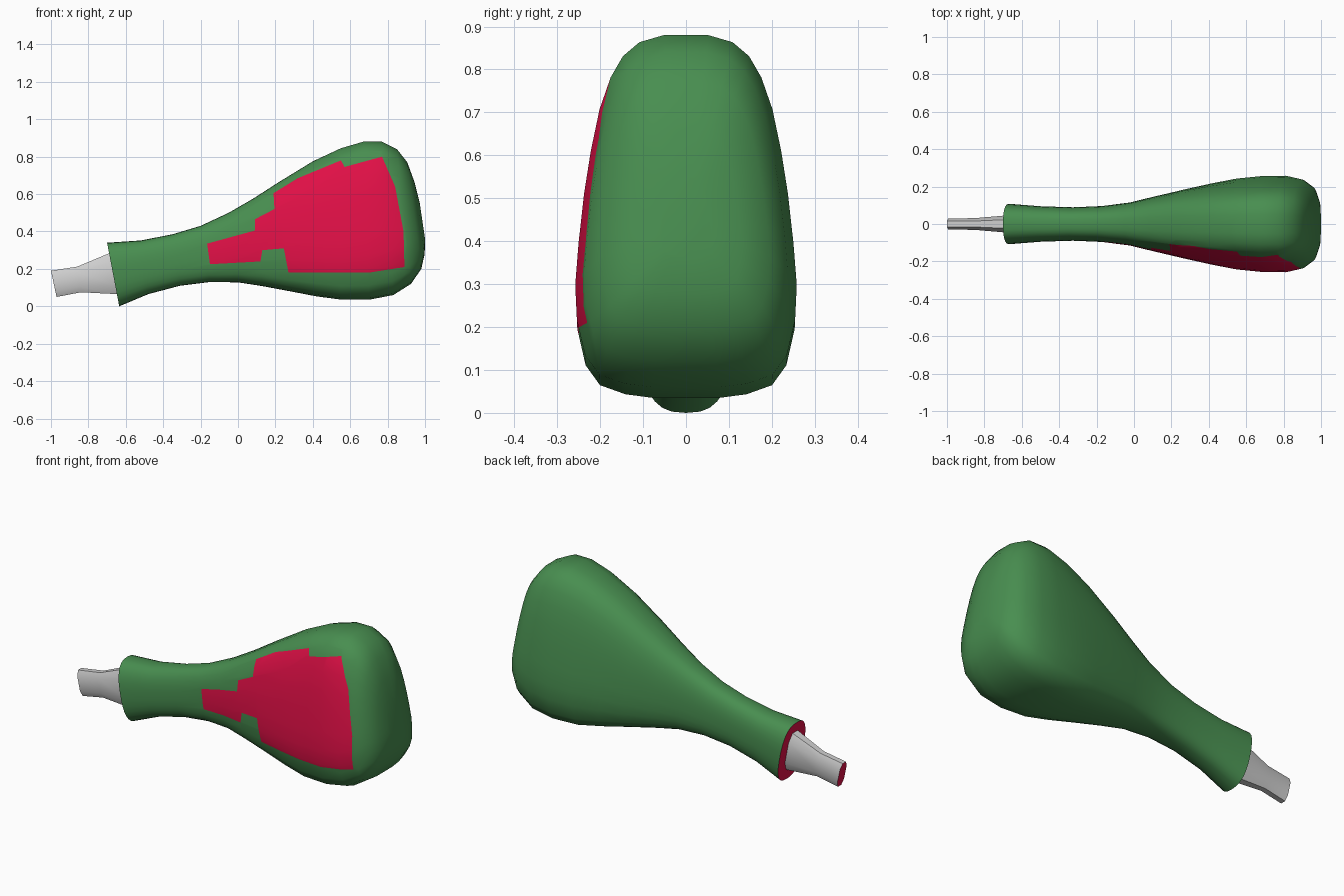
import bpy, bmesh, math
from mathutils import Vector

if "Cube" in bpy.data.objects:
    bpy.data.objects.remove(bpy.data.objects["Cube"])


def material(name, rgb):
    m = bpy.data.materials.new(name)
    m.diffuse_color = (*rgb, 1)
    m.use_nodes = True
    m.node_tree.nodes["Principled BSDF"].inputs["Base Color"].default_value = m.diffuse_color
    return m


green = material("leaf green", (0.065, 0.27, 0.08))
red = material("crimson", (0.75, 0.005, 0.062))
grey = material("bone grey", (0.62, 0.62, 0.62))


def loft(bm, sections, shape):
    """Skin rings between (top x, top z, bottom x, bottom z, half width) sections."""
    rings = []
    for i, (tx, tz, bx, bz, w) in enumerate(sections):
        ring = []
        for u, v in shape(i):
            ring.append(bm.verts.new((bx + (tx - bx) * v, u * w, bz + (tz - bz) * v)))
        rings.append(ring)
    n = len(rings[0])
    for a, b in zip(rings, rings[1:]):
        for k in range(n):
            bm.faces.new((a[k], a[(k + 1) % n], b[(k + 1) % n], b[k]))
    start = bm.faces.new(rings[0])
    bm.faces.new(rings[-1])
    bmesh.ops.recalc_face_normals(bm, faces=bm.faces[:])
    start.material_index = 1


def finish(bm, name, mats, angle):
    me = bpy.data.meshes.new(name)
    bm.to_mesh(me)
    bm.free()
    for m in mats:
        me.materials.append(m)
    ob = bpy.data.objects.new(name, me)
    bpy.context.collection.objects.link(ob)
    bpy.ops.object.select_all(action='DESELECT')
    ob.select_set(True)
    bpy.context.view_layer.objects.active = ob
    bpy.ops.object.shade_smooth_by_angle(angle=math.radians(angle))
    return ob


# Meat: slanted egg-shaped sections that swell towards the right
body = [
    (-0.70, 0.34, -0.635, 0.0, 0.108), (-0.52, 0.352, -0.48, 0.065, 0.095),
    (-0.35, 0.385, -0.31, 0.11, 0.09), (-0.20, 0.43, -0.15, 0.13, 0.097),
    (-0.05, 0.50, 0.0, 0.128, 0.117), (0.08, 0.575, 0.13, 0.108, 0.15),
    (0.22, 0.665, 0.28, 0.08, 0.185), (0.40, 0.775, 0.42, 0.053, 0.218),
    (0.55, 0.845, 0.55, 0.036, 0.243), (0.67, 0.88, 0.70, 0.035, 0.257),
    (0.77, 0.88, 0.83, 0.06, 0.258), (0.85, 0.84, 0.925, 0.12, 0.237),
    (0.905, 0.77, 0.98, 0.20, 0.195), (0.945, 0.66, 0.998, 0.28, 0.13),
    (0.972, 0.55, 1.0, 0.36, 0.06)]
# Half outline of the fat end (half width, height)
EGG = [(0, 0), (0.3, 0), (0.55, 0.01), (0.78, 0.035), (0.91, 0.09), (0.985, 0.19),
       (1.0, 0.29), (0.97, 0.41), (0.92, 0.55), (0.86, 0.67), (0.78, 0.79),
       (0.68, 0.88), (0.57, 0.94), (0.42, 0.98), (0.2, 1.0), (0, 1)]


def meat_shape(i):
    t = min(1, max(0, (i - 1) / 7))
    pts = []
    for k, (u, v) in enumerate(EGG):
        a = math.pi * k / (len(EGG) - 1)
        nu = math.sin(a) ** 0.75 if 0 < k < len(EGG) - 1 else 0
        c = math.cos(a)
        nv = 0.5 - 0.5 * math.copysign(abs(c) ** 0.8, c)
        pts.append((nu + (u - nu) * t, nv + (v - nv) * t))
    return pts + [(-u, v) for u, v in reversed(pts[1:-1])]


bm = bmesh.new()
loft(bm, body, meat_shape)

# Stepped red patch on the front: cut its outline, then colour the inside
PATCH = [(-0.165, 0.335), (0.09, 0.405), (0.09, 0.465), (0.195, 0.52), (0.19, 0.605),
         (0.32, 0.685), (0.55, 0.78), (0.57, 0.745), (0.77, 0.80), (0.84, 0.64),
         (0.885, 0.40), (0.89, 0.21), (0.70, 0.18), (0.27, 0.18), (0.245, 0.31),
         (0.13, 0.30), (0.12, 0.24), (-0.15, 0.225)]


def inside(x, z):
    hit = False
    for (x1, z1), (x2, z2) in zip(PATCH, PATCH[1:] + PATCH[:1]):
        if (z1 > z) != (z2 > z) and x < (x2 - x1) * (z - z1) / (z2 - z1) + x1:
            hit = not hit
    return hit


for (x1, z1), (x2, z2) in zip(PATCH, PATCH[1:] + PATCH[:1]):
    faces = []
    for f in bm.faces:
        xs = [v.co.x for v in f.verts]
        zs = [v.co.z for v in f.verts]
        if (f.calc_center_median().y < -0.02 and f.material_index == 0
                and max(xs) >= min(x1, x2) and min(xs) <= max(x1, x2)
                and max(zs) >= min(z1, z2) and min(zs) <= max(z1, z2)):
            faces.append(f)
    geom = faces + list({e for f in faces for e in f.edges}) \
        + list({v for f in faces for v in f.verts})
    bmesh.ops.bisect_plane(bm, geom=geom, dist=0.0005, plane_co=Vector((x1, 0, z1)),
                           plane_no=Vector((z2 - z1, 0, x1 - x2)).normalized())
for f in bm.faces:
    c = f.calc_center_median()
    if c.y < -0.02 and c.x > -0.2 and inside(c.x, c.z):
        f.material_index = 1
finish(bm, "meat", [green, red], 50)

# Bone stub with a red cut end
bone = [(-1.0, 0.19, -0.97, 0.05, 0.03), (-0.86, 0.212, -0.84, 0.075, 0.031),
        (-0.69, 0.283, -0.645, 0.065, 0.046), (-0.62, 0.30, -0.58, 0.08, 0.05)]
OCT = [(-0.5, 0), (0.5, 0), (1, 0.22), (1, 0.78), (0.5, 1), (-0.5, 1), (-1, 0.78), (-1, 0.22)]
bm = bmesh.new()
loft(bm, bone, lambda i: OCT)
finish(bm, "bone", [grey, red], 35)
